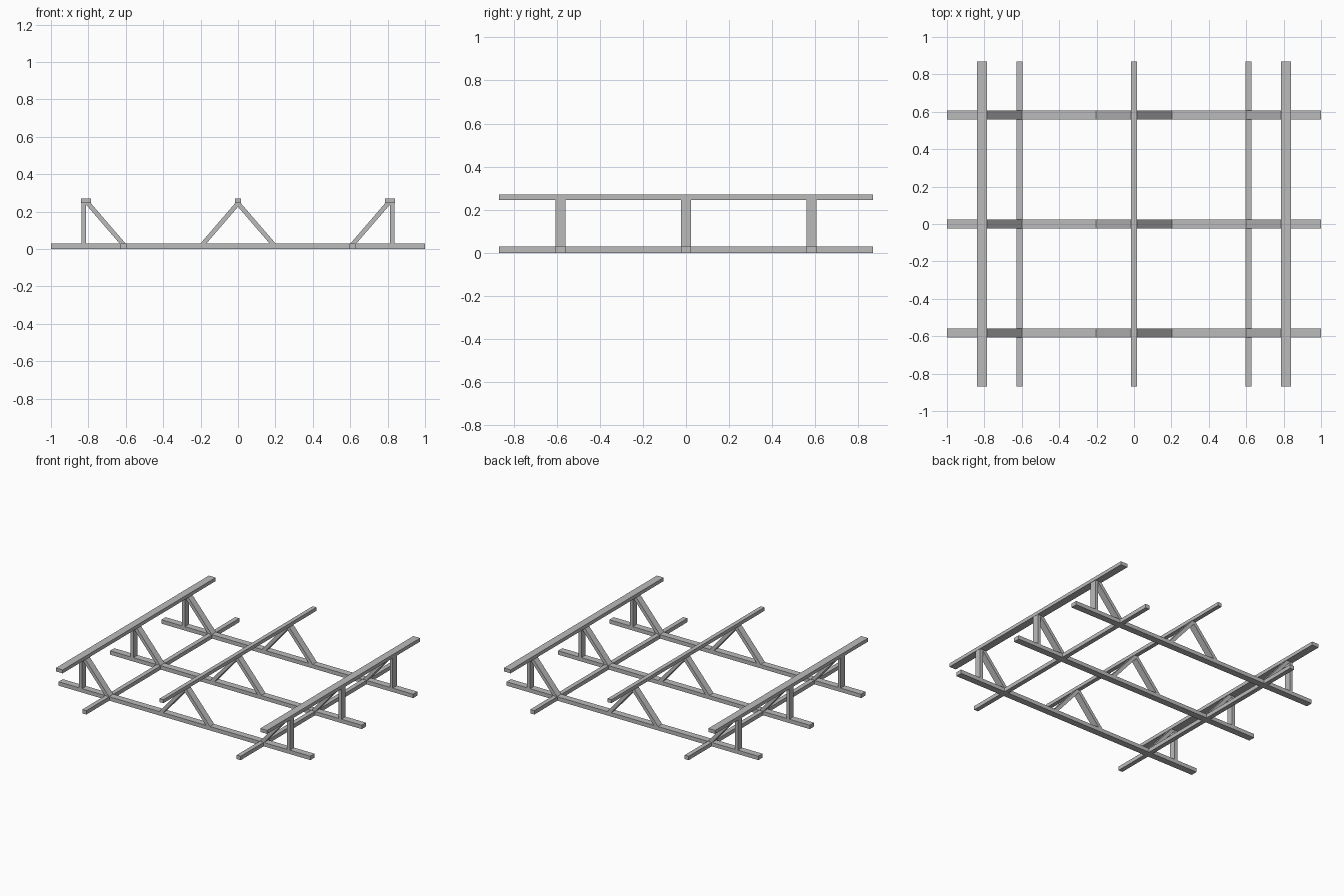
import bpy

cube = bpy.data.objects.get("Cube")
if cube:
    bpy.data.objects.remove(cube, do_unlink=True)

GREY = (0.5, 0.5, 0.5, 1)
steel = bpy.data.materials.new("steel grey")
steel.use_nodes = True
steel.diffuse_color = GREY
steel.node_tree.nodes["Principled BSDF"].inputs["Base Color"].default_value = GREY

BEAM = 0.028                  # height of the base members
RAIL_LOW, RAIL_TOP = 0.245, 0.27
HALF_LENGTH = 0.868
WIDTH = 0.048                 # depth of each frame


def prism(name, outline, y0, y1):
    """Extrude an (x, z) outline, given counter-clockwise from the front, along y."""
    n = len(outline)
    verts = [(x, y, z) for y in (y0, y1) for x, z in outline]
    faces = [tuple(range(n)), tuple(reversed(range(n, 2 * n)))]
    faces += [(i, i + n, (i + 1) % n + n, (i + 1) % n) for i in range(n)]
    mesh = bpy.data.meshes.new(name)
    mesh.from_pydata(verts, [], faces)
    mesh.materials.append(steel)
    obj = bpy.data.objects.new(name, mesh)
    bpy.context.collection.objects.link(obj)


def bar(name, x0, x1, z0, z1, y0=-HALF_LENGTH, y1=HALF_LENGTH):
    prism(name, [(x0, z0), (x1, z0), (x1, z1), (x0, z1)], y0, y1)


def brace(name, foot, direction, y0, y1):
    """Slanted strut whose outer foot corner is at x = foot, leaning along direction."""
    lean, thick = 0.187 * direction, 0.032 * direction
    outline = [(foot, BEAM), (foot + thick, BEAM),
               (foot + thick + lean, RAIL_LOW), (foot + lean, RAIL_LOW)]
    if direction < 0:
        outline.reverse()
    prism(name, outline, y0, y1)


# Long rails running front to back
bar("middle_top_rail", -0.015, 0.015, RAIL_LOW, RAIL_TOP)
for side, s in (("left", 1), ("right", -1)):
    bar(side + "_top_rail", *sorted((s * 0.785, s * 0.839)), RAIL_LOW, RAIL_TOP)
    bar(side + "_base_rail", *sorted((s * 0.597, s * 0.629)), 0, BEAM)

# Three cross frames with posts and braces
for place, y in (("front", -0.583), ("middle", 0), ("back", 0.583)):
    y0, y1 = y - WIDTH / 2, y + WIDTH / 2
    bar(place + "_cross_beam", -1, 1, 0, BEAM, y0, y1)
    for side, s in (("left", 1), ("right", -1)):
        tag = place + "_" + side
        bar(tag + "_post", *sorted((s * 0.814, s * 0.837)), BEAM, RAIL_LOW, y0, y1)
        brace(tag + "_outer_brace", s * 0.6, s, y0, y1)
        brace(tag + "_inner_brace", s * 0.202, -s, y0, y1)
